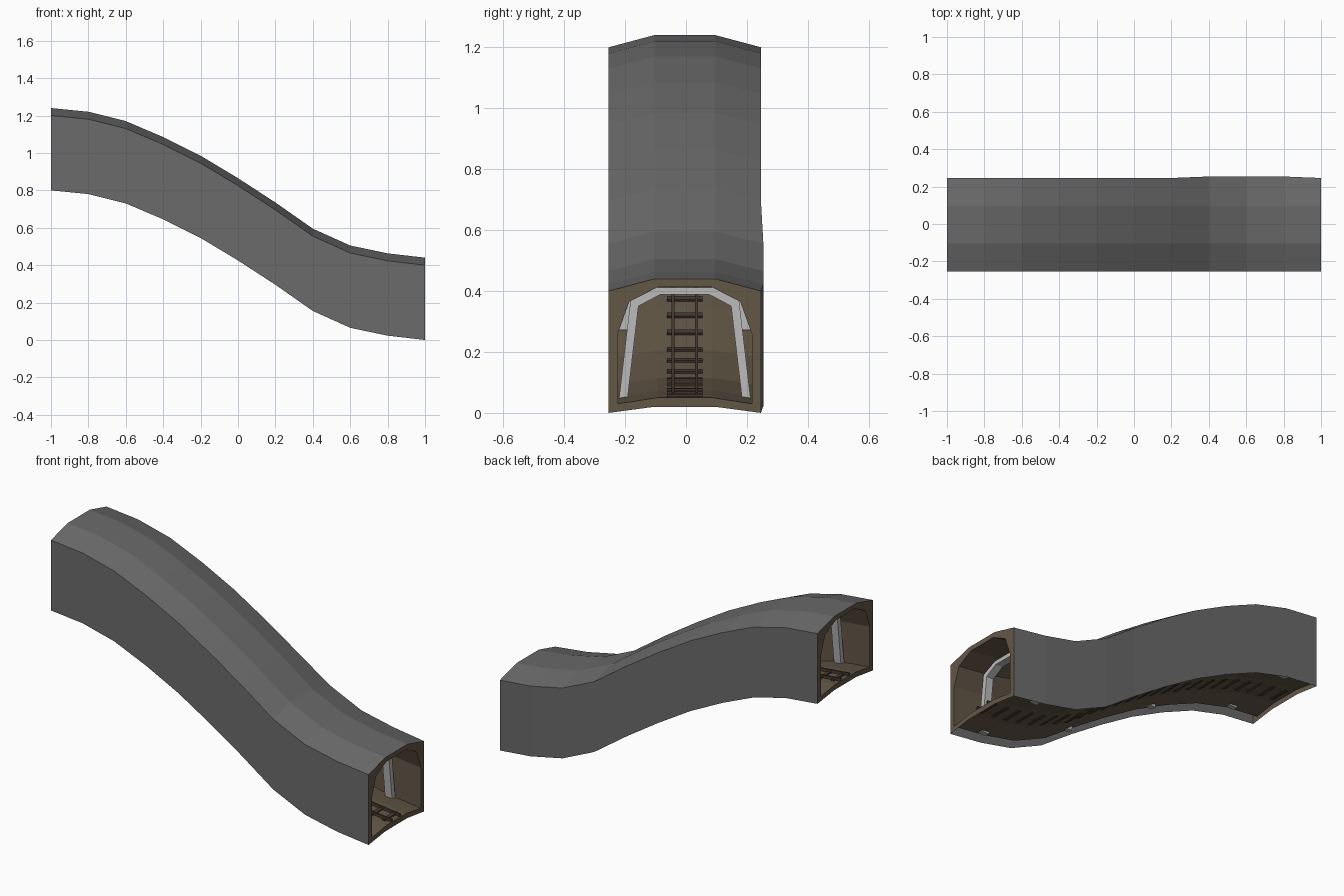
import bpy, bmesh, math
from mathutils import Matrix, Vector

if "Cube" in bpy.data.objects:
    bpy.data.objects.remove(bpy.data.objects["Cube"])

# Height of the tunnel base at each station, from x = -1 to x = 1
HEIGHTS = [0.80, 0.78, 0.73, 0.645, 0.545, 0.425, 0.295, 0.155, 0.065, 0.023, 0.0]
XS = [-1 + 0.2 * i for i in range(11)]
YC = -0.004  # the passage sits slightly off centre because the back wall bulges


def material(name, rgb):
    m = bpy.data.materials.new(name)
    m.diffuse_color = (*rgb, 1)
    m.use_nodes = True
    m.node_tree.nodes["Principled BSDF"].inputs["Base Color"].default_value = m.diffuse_color
    return m


STONE = material("grey_shell", (0.145, 0.145, 0.145))
EARTH = material("brown_earth", (0.125, 0.095, 0.062))
WOOD = material("dark_wood", (0.06, 0.045, 0.032))
STEEL = material("pale_steel", (0.50, 0.50, 0.50))


def height(x):
    i = min(9, max(0, int((x + 1) / 0.2)))
    t = (x - XS[i]) / 0.2
    return HEIGHTS[i] * (1 - t) + HEIGHTS[i + 1] * t


def slope(x):
    i = min(9, max(0, int((x + 1) / 0.2)))
    return math.atan2(HEIGHTS[i + 1] - HEIGHTS[i], 0.2)


def finish(name, bm, mat):
    me = bpy.data.meshes.new(name)
    bm.to_mesh(me)
    bm.free()
    me.materials.append(mat)
    ob = bpy.data.objects.new(name, me)
    bpy.context.collection.objects.link(ob)
    return ob


def mirrored(half):
    """Mirror a (y, z) half profile given from +y to the middle."""
    return half + [(-y, z) for y, z in reversed(half)]


def sweep(name, profile, mat, closed, inward=False, bulge=0.0):
    """Carry a cross-section along the sloping path."""
    bm = bmesh.new()
    rings = []
    for x, h in zip(XS, HEIGHTS):
        out = bulge if 0.3 < x < 0.9 else 0
        rings.append([bm.verts.new((x, y + YC + (out if y > 0.2 else 0), z + h))
                      for y, z in profile])
    n = len(profile)
    for a, b in zip(rings, rings[1:]):
        for j in range(n if closed else n - 1):
            k = (j + 1) % n
            q = [a[j], b[j], b[k], a[k]]
            bm.faces.new(q if inward else q[::-1])
    bm.normal_update()
    top = max(bm.faces, key=lambda f: f.calc_center_median().z)
    if (top.normal.z > 0) == inward:
        bmesh.ops.reverse_faces(bm, faces=bm.faces[:])
    return finish(name, bm, mat)


# Outer skin (open underneath) and inner passage
outer = mirrored([(0.25, 0.0), (0.25, 0.40), (0.10, 0.44)])
sweep("outer_shell", outer, STONE, closed=False, bulge=0.008)
inner = (mirrored([(0.22, 0.03), (0.22, 0.26), (0.182, 0.365), (0.088, 0.413)])
         + [(-0.09, 0.05), (0.09, 0.05)])
sweep("passage_lining", inner, EARTH, closed=True, inward=True)

# End rims joining skin to lining; matching points run round both loops
rim_out = mirrored([(0.25, 0.0), (0.25, 0.28), (0.25, 0.40), (0.10, 0.44)]) + [(-0.10, 0.02), (0.10, 0.02)]
for name, x, h, sign in (("upper_rim", -1, 0.80, -1), ("lower_rim", 1, 0.0, 1)):
    bm = bmesh.new()
    o = [bm.verts.new((x, y + YC, z + h)) for y, z in rim_out]
    i = [bm.verts.new((x, y + YC, z + h)) for y, z in inner]
    for j in range(len(o)):
        k = (j + 1) % len(o)
        f = bm.faces.new((o[j], o[k], i[k], i[j]))
        f.normal_update()
        if f.normal.x * sign < 0:
            f.normal_flip()
    finish(name, bm, EARTH)

# Rails following the floor
for name, y in (("left_rail", -0.039), ("right_rail", 0.039)):
    w = 0.005
    sweep(name, [(y - w, 0.05), (y - w, 0.066), (y + w, 0.066), (y + w, 0.05)], WOOD, closed=True)

# Sleepers, tilted with the floor
bm = bmesh.new()
for i in range(25):
    x = -0.96 + 0.08 * i
    m = (Matrix.Translation((x, YC, height(x) + 0.052))
         @ Matrix.Rotation(-slope(x), 4, 'Y')
         @ Matrix.Diagonal((0.02, 0.116, 0.012, 1)))
    bmesh.ops.create_cube(bm, size=1, matrix=m)
finish("sleepers", bm, WOOD)

# Arched support frames
f_out = mirrored([(0.216, 0.026), (0.178, 0.35), (0.09, 0.391)])
f_in = mirrored([(0.188, 0.026), (0.152, 0.33), (0.08, 0.368)])
for n, x in enumerate((-0.82, -0.28, 0.27, 0.82)):
    bm = bmesh.new()
    for j in range(len(f_out) - 1):
        quad = [f_out[j], f_out[j + 1], f_in[j + 1], f_in[j]]
        v = [[bm.verts.new((x + d, y + YC, z + height(x))) for y, z in quad]
             for d in (-0.022, 0.022)]
        bm.faces.new(v[0])
        bm.faces.new(v[1][::-1])
        for a in ((0, 1), (2, 3)):
            bm.faces.new((v[0][a[0]], v[1][a[0]], v[1][a[1]], v[0][a[1]]))
        if j == 0:
            bm.faces.new((v[0][3], v[1][3], v[1][0], v[0][0]))
        if j == len(f_out) - 2:
            bm.faces.new((v[0][1], v[1][1], v[1][2], v[0][2]))
    bmesh.ops.remove_doubles(bm, verts=bm.verts[:], dist=1e-5)
    bmesh.ops.recalc_face_normals(bm, faces=bm.faces[:])
    finish(f"support_frame_{n + 1}", bm, STEEL)
